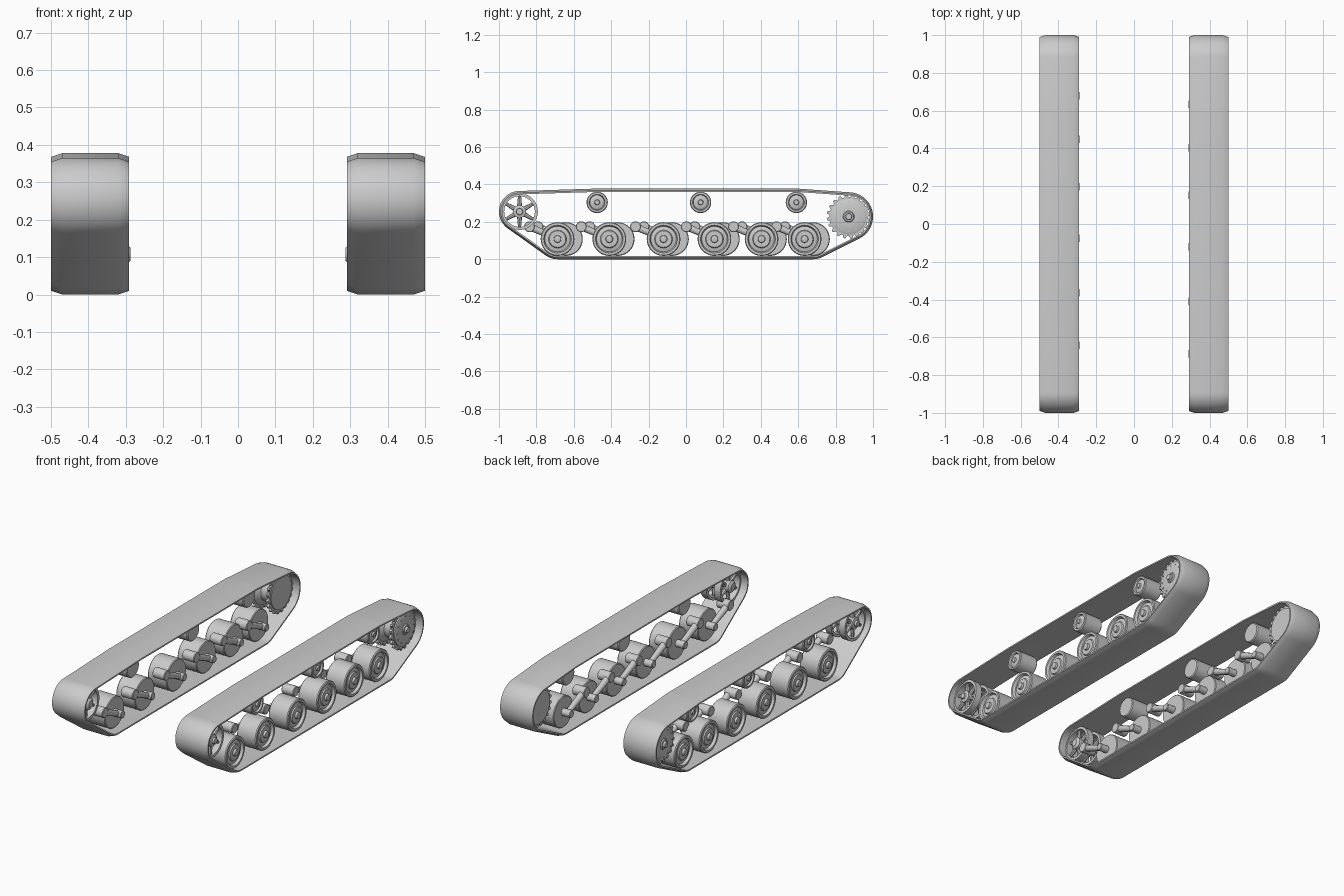
import bpy, bmesh, math
from mathutils import Vector, geometry

if "Cube" in bpy.data.objects:
    bpy.data.objects.remove(bpy.data.objects["Cube"])

grey = bpy.data.materials.new("plain_grey")
grey.use_nodes = True
grey.diffuse_color = (0.6, 0.6, 0.6, 1)
grey.node_tree.nodes["Principled BSDF"].inputs["Base Color"].default_value = (0.6, 0.6, 0.6, 1)


def finish(name, bm):
    bmesh.ops.remove_doubles(bm, verts=bm.verts, dist=1e-5)
    bmesh.ops.recalc_face_normals(bm, faces=bm.faces)
    mesh = bpy.data.meshes.new(name)
    bm.to_mesh(mesh)
    bm.free()
    mesh.materials.append(grey)
    obj = bpy.data.objects.new(name, mesh)
    bpy.context.collection.objects.link(obj)
    bpy.ops.object.select_all(action="DESELECT")
    obj.select_set(True)
    bpy.context.view_layer.objects.active = obj
    bpy.ops.object.shade_smooth_by_angle(angle=math.radians(35))


def skin(bm, rings, loop=False):
    """Join equal rings of points with quads."""
    rows = [[bm.verts.new(p) for p in ring] for ring in rings]
    n = len(rows[0])
    for a, b in zip(rows, rows[1:] + rows[:1] if loop else rows[1:]):
        for i in range(n):
            j = (i + 1) % n
            bm.faces.new((a[i], a[j], b[j], b[i]))
    return rows


def lathe(bm, side, y, z, profile, steps=40, closed=False, shape=None):
    """Turn an (x, radius) profile about the sideways axis through y, z."""
    shape = shape or [1] * steps
    rings = []
    for x, r in profile:
        ring = []
        for i, k in enumerate(shape):
            a = math.tau * i / len(shape)
            ring.append((side * x, y + r * k * math.cos(a), z + r * k * math.sin(a)))
        rings.append(ring)
    rows = skin(bm, rings, closed)
    if not closed:
        bm.faces.new(rows[0])
        bm.faces.new(rows[-1])


def bar(bm, a, b, r0, r1, steps=12):
    a, b = Vector(a), Vector(b)
    d = (b - a).normalized()
    u = d.orthogonal().normalized()
    v = d.cross(u)
    angles = [math.tau * i / steps for i in range(steps)]
    rows = skin(bm, [[p + r * (u * math.cos(t) + v * math.sin(t)) for t in angles]
                     for p, r in ((a, r0), (b, r1))])
    for row in rows:
        bm.faces.new(row)


# Running gear layout: y, z
IDLER, SPROCKET = (-.89, .255), (.87, .228)
ROAD_Y = (-.687, -.41, -.12, .152, .404, .634)
ROAD_Z = .108
ROLLER_Y, ROLLER_Z = (-.475, .078, .59), .304


def track_band(side):
    circles = [(*IDLER, .11), (*SPROCKET, .13), (ROAD_Y[0], ROAD_Z, .108), (.68, ROAD_Z, .108),
               (ROLLER_Y[0], ROLLER_Z, .074), (ROLLER_Y[2], ROLLER_Z, .074)]
    pts = [Vector((y + r * math.cos(math.tau * i / 64), z + r * math.sin(math.tau * i / 64)))
           for y, z, r in circles for i in range(64)]
    path = [pts[i] for i in geometry.convex_hull_2d(pts)]
    centre = Vector((0, .19))
    section = [(.291, .018), (.291, .01), (.302, .006), (.32, 0), (.47, 0),
               (.488, .006), (.5, .01), (.5, .018)]
    rings = []
    for i, p in enumerate(path):
        t = ((path[(i + 1) % len(path)] - p).normalized() + (p - path[i - 1]).normalized()).normalized()
        n = Vector((t.y, -t.x))
        if n.dot(p - centre) < 0:
            n = -n
        rings.append([(side * x, p.x - n.x * d, p.y - n.y * d) for x, d in section])
    bm = bmesh.new()
    skin(bm, rings, True)
    return bm


def idler(side):
    bm = bmesh.new()
    y, z = IDLER
    for x in (.335, .425):
        lathe(bm, side, y, z, [(x, .082), (x, .098), (x + .04, .098), (x + .04, .082)], closed=True)
        for i in range(6):
            a = math.tau * (i + .5) / 6
            c, s = math.cos(a), math.sin(a)
            xm = side * (x + .02)
            bar(bm, (xm, y + .02 * c, z + .02 * s), (xm, y + .088 * c, z + .088 * s), .014, .008, 8)
    lathe(bm, side, y, z, [(.32, .02), (.33, .034), (.465, .034), (.47, .018), (.48, .016)], 24)
    return bm


def sprocket(side):
    bm = bmesh.new()
    y, z = SPROCKET
    teeth = [.9, 1, 1, .9] * 20
    teeth = [.88 if i % 4 in (0, 3) else 1 for i in range(len(teeth))]
    for x in (.335, .44):
        lathe(bm, side, y, z, [(x, .118), (x + .014, .118)], shape=teeth)
    lathe(bm, side, y, z, [(.33, .095), (.349, .095), (.375, .068), (.415, .068), (.44, .095),
                           (.462, .095), (.466, .088), (.466, .03), (.472, .026), (.472, .018),
                           (.484, .016)])
    # Bolt ring on the outer face
    for i in range(12):
        a = math.tau * i / 12
        lathe(bm, side, y + .076 * math.cos(a), z + .076 * math.sin(a), [(.46, .004), (.47, .004)], 6)
    return bm


def road_wheel(side, y):
    bm = bmesh.new()
    lathe(bm, side, y, ROAD_Z, [(.342, .086), (.346, .09), (.46, .09), (.465, .086), (.465, .074),
                                (.45, .068), (.455, .048), (.462, .044), (.462, .02),
                                (.474, .018), (.476, .012)])
    return bm


def swing_arm(side, y):
    bm = bmesh.new()
    py, pz = y - .15, ROAD_Z + .066
    lathe(bm, side, y, ROAD_Z, [(.288, .018), (.291, .021), (.345, .021)], 20)
    lathe(bm, side, py, pz, [(.296, .026), (.299, .029), (.37, .029), (.373, .026)], 20)
    bar(bm, (side * .317, py, pz), (side * .317, y, ROAD_Z), .02, .015)
    return bm


def return_roller(side, y):
    bm = bmesh.new()
    lathe(bm, side, y, ROLLER_Z, [(.34, .052), (.345, .057), (.455, .057), (.46, .053), (.46, .043),
                                  (.45, .039), (.456, .03), (.456, .015), (.464, .012)], 32)
    return bm


# The right side's road wheels sit slightly further back
for side, label, shift in ((1, "left", 0), (-1, "right", .045)):
    finish(f"{label}_track_band", track_band(side))
    finish(f"{label}_idler_wheel", idler(side))
    finish(f"{label}_drive_sprocket", sprocket(side))
    for n, y in enumerate(ROAD_Y, 1):
        finish(f"{label}_road_wheel_{n}", road_wheel(side, y + shift))
        finish(f"{label}_swing_arm_{n}", swing_arm(side, y + shift))
    for n, y in enumerate(ROLLER_Y, 1):
        finish(f"{label}_return_roller_{n}", return_roller(side, y))
